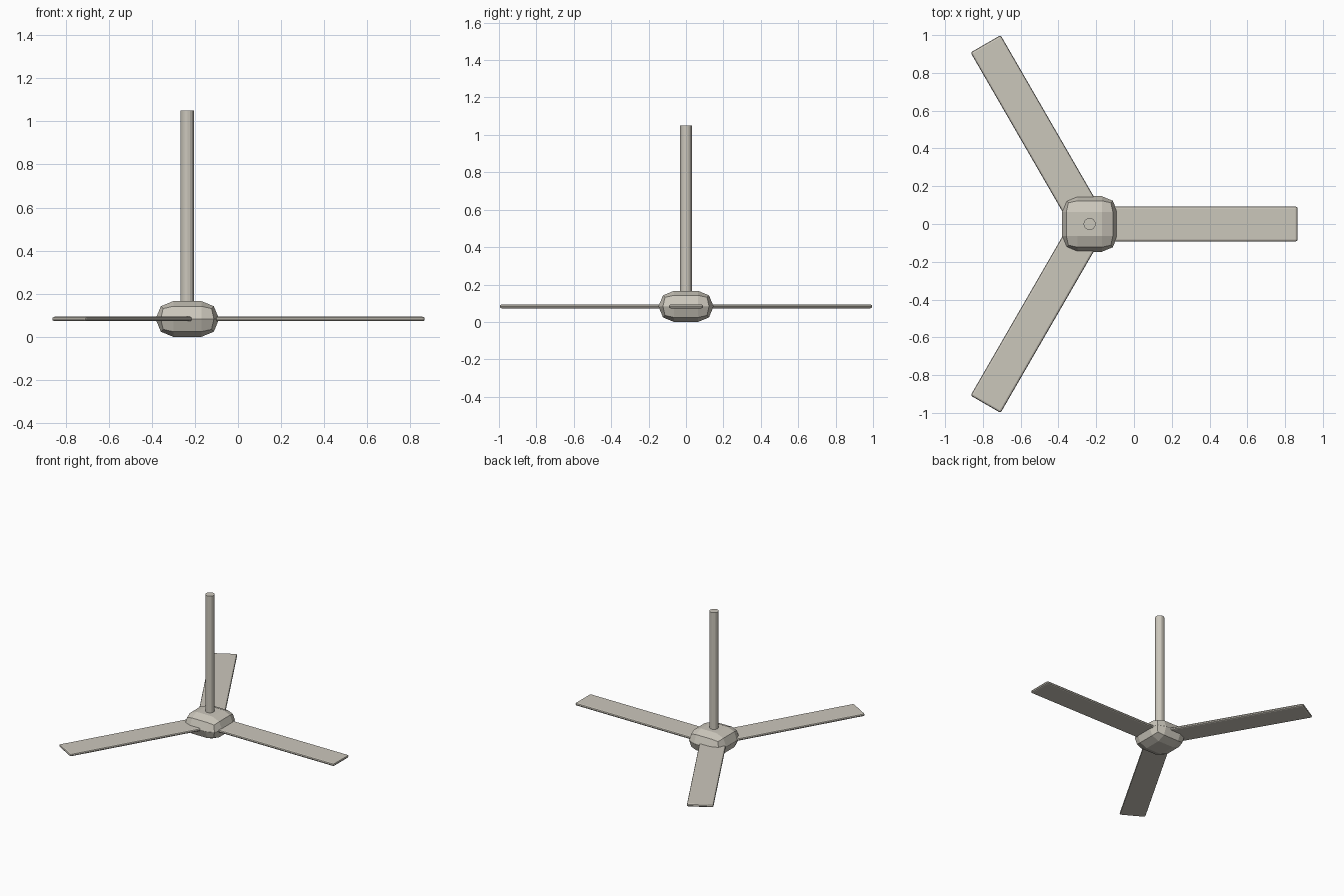
import bpy, bmesh, math
from mathutils import Matrix

if "Cube" in bpy.data.objects:
    bpy.data.objects.remove(bpy.data.objects["Cube"])

CX = -0.235          # hub axis
HUB_H = 0.166
MID = HUB_H / 2

metal = bpy.data.materials.new("warm_grey")
metal.diffuse_color = (0.60, 0.57, 0.50, 1)
metal.use_nodes = True
metal.node_tree.nodes["Principled BSDF"].inputs["Base Color"].default_value = metal.diffuse_color


def add_object(name, bm):
    mesh = bpy.data.meshes.new(name)
    bmesh.ops.recalc_face_normals(bm, faces=bm.faces)
    bm.to_mesh(mesh)
    bm.free()
    mesh.materials.append(metal)
    obj = bpy.data.objects.new(name, mesh)
    bpy.context.collection.objects.link(obj)
    return obj


def rounded_box(name, size, centre, bevel):
    """Box whose edges are rounded with two flat segments."""
    bm = bmesh.new()
    bmesh.ops.create_cube(bm, size=1)
    bmesh.ops.scale(bm, vec=size, verts=bm.verts)
    bmesh.ops.bevel(bm, geom=bm.edges[:], offset=bevel, segments=2,
                    profile=0.5, affect='EDGES')
    bmesh.ops.translate(bm, vec=centre, verts=bm.verts)
    return add_object(name, bm)


# Motor hub
rounded_box("motor_hub", (0.294, 0.294, HUB_H), (CX, 0, MID), MID * 0.99)

# Three blades around the hub
INNER, OUTER = 0.06, 1.1015
for i in range(3):
    blade = rounded_box(f"blade_{i + 1}", (OUTER - INNER, 0.184, 0.021),
                        ((INNER + OUTER) / 2, 0, MID), 0.0104)
    blade.matrix_world = (Matrix.Translation((CX, 0, 0))
                          @ Matrix.Rotation(math.radians(120 * i), 4, 'Z'))

# Hanging rod
bm = bmesh.new()
bmesh.ops.create_cone(bm, cap_ends=True, segments=16, radius1=0.032,
                      radius2=0.032, depth=0.95)
bmesh.ops.translate(bm, vec=(CX, 0, 1.05 - 0.475), verts=bm.verts)
add_object("down_rod", bm)
